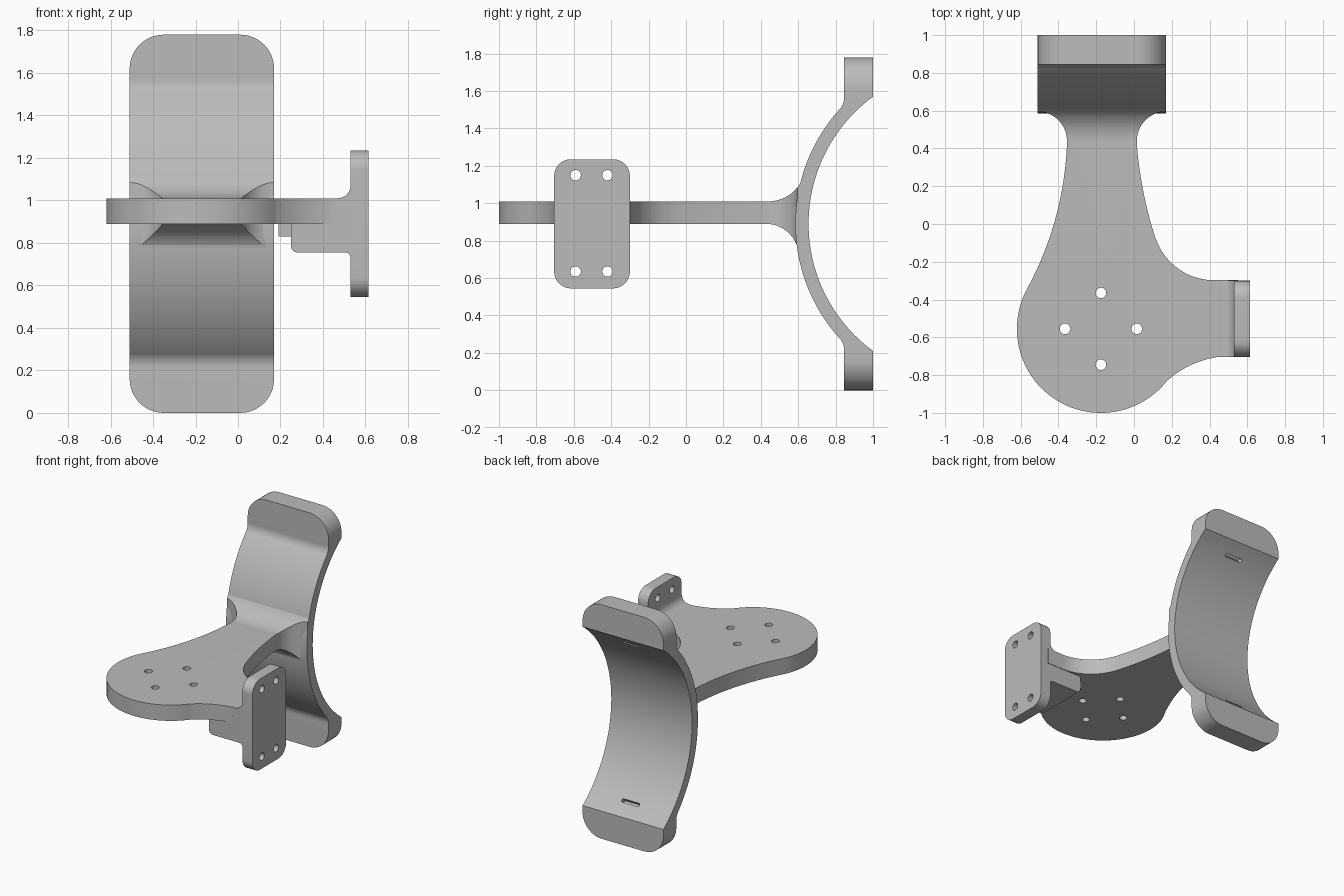
import bpy, bmesh
from math import sin, cos, pi, atan2, radians, tau
from mathutils import Vector

if "Cube" in bpy.data.objects:
    bpy.data.objects.remove(bpy.data.objects["Cube"])

grey = bpy.data.materials.new("mid grey")
grey.use_nodes = True
COLOUR = (0.5, 0.5, 0.5, 1)
grey.diffuse_color = COLOUR
grey.node_tree.nodes["Principled BSDF"].inputs["Base Color"].default_value = COLOUR


def arc(c, r, a, b, n=24):
    """Points on a circle from angle a to angle b."""
    return [(c[0] + r * cos(a + (b - a) * i / n), c[1] + r * sin(a + (b - a) * i / n))
            for i in range(n + 1)]


def arc3(p, m, q, n=16):
    """Points on the circular arc from p through m to q."""
    p, m, q = Vector(p), Vector(m), Vector(q)
    u, v = m - p, q - p
    d = 2 * (u.x * v.y - u.y * v.x)
    c = p + Vector((v.y * u.dot(u) - u.y * v.dot(v), u.x * v.dot(v) - v.x * u.dot(u))) / d
    a, k, b = (atan2((t - c).y, (t - c).x) for t in (p, m, q))
    if (k - a) % tau <= (b - a) % tau:
        b = a + (b - a) % tau
    else:
        b = a - (a - b) % tau
    return arc(c, (p - c).length, a, b, n)


def rounded(x0, x1, y0, y1, r):
    corners = [(x1 - r, y1 - r), (x0 + r, y1 - r), (x0 + r, y0 + r), (x1 - r, y0 + r)]
    return [p for i, c in enumerate(corners)
            for p in arc(c, r, i * pi / 2, (i + 1) * pi / 2, 12)]


def prism(name, pts, axis, lo, hi):
    """Extrude a 2D outline along an axis."""
    place = {"x": lambda u, v, w: (w, u, v), "y": lambda u, v, w: (u, w, v),
             "z": lambda u, v, w: (u, v, w)}[axis]
    bm = bmesh.new()
    face = bm.faces.new([bm.verts.new(place(u, v, lo)) for u, v in pts])
    ext = bmesh.ops.extrude_face_region(bm, geom=[face])
    moved = [g for g in ext["geom"] if isinstance(g, bmesh.types.BMVert)]
    bmesh.ops.translate(bm, verts=moved, vec=place(0, 0, hi - lo))
    bmesh.ops.remove_doubles(bm, verts=bm.verts, dist=1e-5)
    bmesh.ops.recalc_face_normals(bm, faces=bm.faces)
    mesh = bpy.data.meshes.new(name)
    bm.to_mesh(mesh)
    bm.free()
    mesh.materials.append(grey)
    ob = bpy.data.objects.new(name, mesh)
    bpy.context.collection.objects.link(ob)
    return ob


def cut(ob, tool, operation="DIFFERENCE"):
    """Apply a boolean and discard the tool."""
    mod = ob.modifiers.new("cut", "BOOLEAN")
    mod.operation, mod.object, mod.solver = operation, tool, "EXACT"
    bpy.context.view_layer.update()
    graph = bpy.context.evaluated_depsgraph_get()
    mesh = bpy.data.meshes.new_from_object(ob.evaluated_get(graph))
    ob.modifiers.clear()
    ob.data = mesh
    bpy.data.objects.remove(tool)


def drill(ob, centres, axis, lo, hi):
    for c in centres:
        cut(ob, prism("drill", arc(c, 0.028, 0, tau * 23 / 24, 23), axis, lo, hi))


MID_X, MID_Z = -0.17, 0.89

# Base plate: disc, side arm and neck outline
disc = (-0.175, -0.555)
outline = arc(disc, 0.445, radians(-39), radians(-207), 64)
outline += arc3((-0.57, -0.35), (-0.45, -0.08), (-0.355, 0.42), 32)
outline += arc((-0.51, 0.44), 0.155, 0, pi / 2)
outline += [(-0.51, 0.64), (0.17, 0.64)]
outline += arc((0.17, 0.44), 0.155, pi / 2, pi)
outline += arc3((0.015, 0.42), (0.048, 0.18), (0.115, -0.08))
outline += arc3((0.12, -0.09), (0.225, -0.23), (0.405, -0.297))
outline += [(0.55, -0.297), (0.55, -0.703)]
outline += arc3((0.45, -0.703), (0.305, -0.745), (0.175, -0.83))
plate = prism("base_plate", outline, "z", 0.6, 1.3)

# Thickness profile, flaring where the neck meets the cradle
side = [(-1.1, 0.89), (-1.1, 1.01)]
side += arc3((0.43, 1.01), (0.545, 1.04), (0.618, 1.12))
side += [(0.65, 1.12), (0.65, 0.75)]
side += arc3((0.6, 0.75), (0.55, 0.84), (0.43, 0.89))
cut(plate, prism("thickness", side, "x", -1, 1), "INTERSECT")
drill(plate, [(disc[0] + 0.19 * cos(i * pi / 2), disc[1] + 0.19 * sin(i * pi / 2))
              for i in range(4)], "z", 0.7, 1.2)

# Curved cradle with thick end pads
centre = (1.498, MID_Z)
inner, outer = 0.8427, 0.913
pad = [(1.0, -0.05), (0.845, -0.05)] + arc3((0.845, 0.21), (0.839, 0.25), (0.815, 0.284), 8)
profile = pad + arc(centre, outer, pi + 0.72, pi - 0.72, 48)
profile += [(y, 2 * MID_Z - z) for y, z in reversed(pad)]
profile += arc(centre, inner, pi - 0.9388, pi + 0.9388, 56)
cradle = prism("cradle", profile, "x", -0.7, 0.4)
cut(cradle, prism("cradle_outline", rounded(-0.51, 0.17, 0, 2 * MID_Z, 0.16), "y", 0.4, 1.2),
    "INTERSECT")
for s in (-1, 1):
    a = pi + s * 0.796
    slot = prism("slot", rounded(-0.075, 0.075, -0.013, 0.013, 0.012), "y", -0.04, 0.04)
    slot.location = (MID_X, centre[0] + inner * cos(a), centre[1] + inner * sin(a))
    slot.rotation_euler.x = a
    cut(cradle, slot)

# Side mount: upright plate with fillets and a block under the arm
bracket = [(0.615, 0.5), (0.615, 1.3), (0.53, 1.3)]
bracket += arc3((0.53, 1.075), (0.512, 1.028), (0.465, 1.01), 12)
bracket += [(0.465, 0.95), (0.25, 0.95)]
bracket += arc((0.28, 0.785), 0.03, pi, pi * 1.5, 8)
bracket += arc((0.505, 0.73), 0.025, pi / 2, 0, 8) + [(0.53, 0.5)]
mount = prism("side_mount", bracket, "y", -0.9, -0.1)
cut(mount, prism("mount_outline", rounded(-0.705, -0.3, 0.545, 1.235, 0.09), "x", 0, 1),
    "INTERSECT")
drill(mount, [(y, z) for y in (-0.59, -0.42) for z in (0.635, 1.15)], "x", 0.52, 0.7)

# Small stop beside the block
stop = prism("under_stop", [(0.19, 0.83), (0.26, 0.83), (0.26, 0.95), (0.19, 0.95)],
             "y", -0.65, -0.35)

# Smooth the curves, keep the edges crisp
for ob in bpy.context.view_layer.objects:
    ob.select_set(ob in (plate, cradle, mount, stop))
bpy.context.view_layer.objects.active = plate
bpy.ops.object.shade_smooth_by_angle(angle=radians(30))
